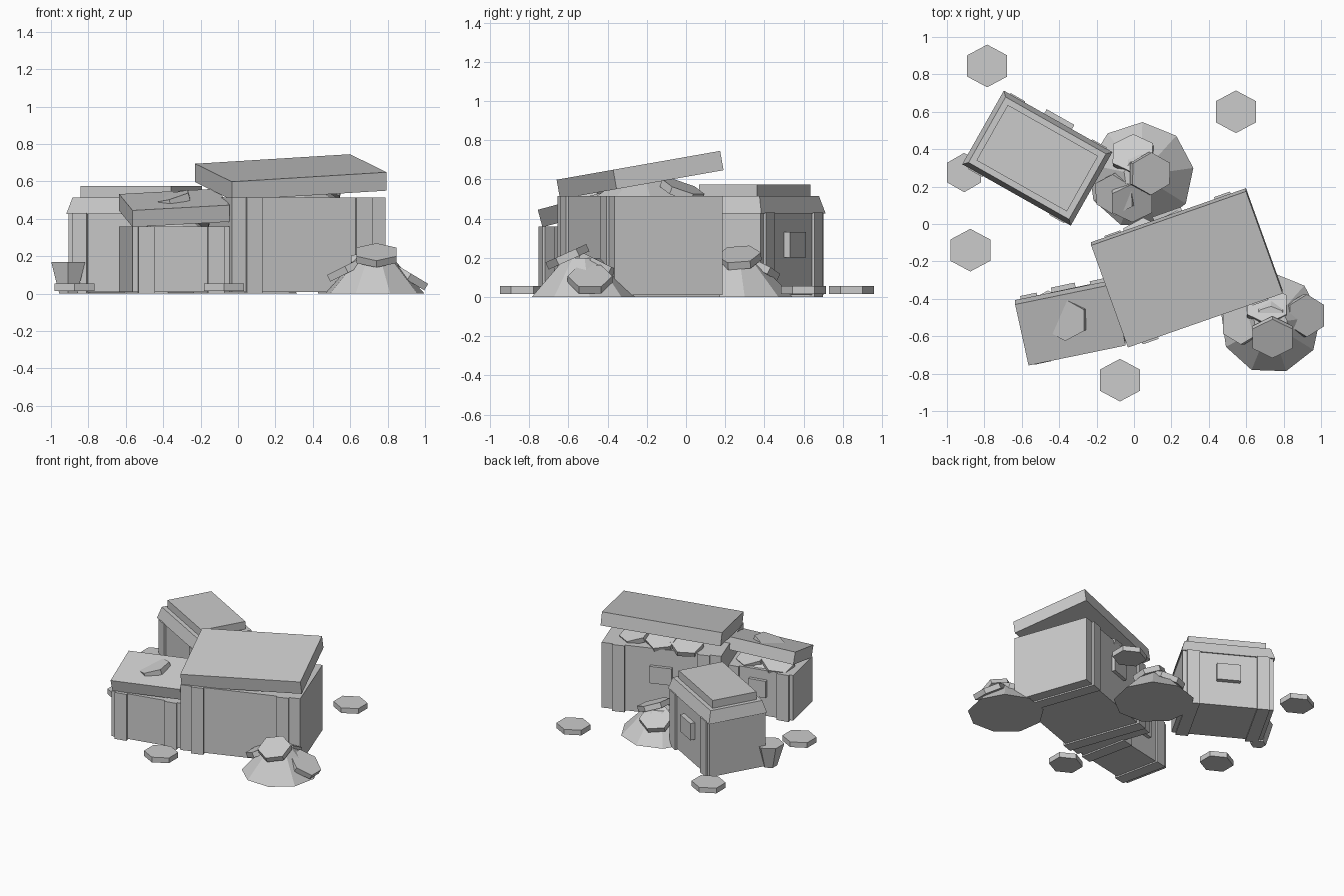
import bpy, bmesh
from math import radians
from mathutils import Matrix, Vector, Euler

cube = bpy.data.objects.get("Cube")
if cube:
    bpy.data.objects.remove(cube, do_unlink=True)

grey = bpy.data.materials.new("plain grey")
grey.use_nodes = True
grey.diffuse_color = (0.6, 0.6, 0.6, 1)
grey.node_tree.nodes["Principled BSDF"].inputs["Base Color"].default_value = (0.6, 0.6, 0.6, 1)


def add_object(name, bm, matrix):
    mesh = bpy.data.meshes.new(name)
    bmesh.ops.recalc_face_normals(bm, faces=bm.faces)
    bm.to_mesh(mesh)
    bm.free()
    mesh.materials.append(grey)
    obj = bpy.data.objects.new(name, mesh)
    obj.matrix_world = matrix
    bpy.context.collection.objects.link(obj)
    return obj


def box(name, frame, centre, size, inset=0):
    """Box in a local frame; inset narrows its top edge."""
    bm = bmesh.new()
    bmesh.ops.create_cube(bm, size=1)
    for v in bm.verts:
        taper = inset if v.co.z > 0 else 0
        v.co.x *= size[0] - 2 * taper
        v.co.y *= size[1] - 2 * taper
        v.co.z *= size[2]
    return add_object(name, bm, frame @ Matrix.Translation(centre))


def prism(name, matrix, sides, low, high, depth, spin=0):
    """Prism or frustum standing on its base."""
    bm = bmesh.new()
    turn = Matrix.Translation((0, 0, depth / 2)) @ Matrix.Rotation(radians(spin), 4, 'Z')
    bmesh.ops.create_cone(bm, cap_ends=True, segments=sides, radius1=low,
                          radius2=high, depth=depth, matrix=turn)
    return add_object(name, bm, matrix)


def coin(name, centre, slope=(0, 0), spin=0):
    """Six-sided coin whose surface rises by the given slope along x and y."""
    normal = Vector((-slope[0], -slope[1], 1)).normalized()
    tilt = Vector((0, 0, 1)).rotation_difference(normal).to_matrix().to_4x4()
    frame = (Matrix.Translation(centre) @ tilt @ Matrix.Diagonal((1.08, 1, 1, 1))
             @ Matrix.Translation((0, 0, -0.02)))
    return prism(name, frame, 6, 0.114, 0.114, 0.04, spin)


def chest_body(name, x, y, turn, size, band_offset, lock):
    """Solid chest with two wrapped bands and a lock plate on its opening side."""
    frame = Matrix.Translation((x, y, 0)) @ Matrix.Rotation(radians(turn), 4, 'Z')
    length, depth, height = size
    box(name + "_body", frame, (0, 0, height / 2 + 0.005), (length, depth, height - 0.01))
    for side, label in ((-1, "right"), (1, "left")):
        offset = side * (length / 2 - band_offset - 0.045)
        box(f"{name}_{label}_band", frame, (offset, 0, height / 2),
            (0.09, depth + 0.03, height))
    box(name + "_lock_plate", frame, (0, depth / 2 + lock[1] / 2, height * 0.62),
        (lock[0], lock[1], 0.13))
    return frame


def raised_lid(name, top, turn, tilt, size):
    frame = (Matrix.Translation(top) @ Matrix.Rotation(radians(tilt), 4, 'X')
             @ Matrix.Rotation(radians(turn), 4, 'Z'))
    box(name + "_lid", frame, (0, 0, -size[2] / 2), size)


# Large and small open chests
chest_body("large_chest", 0.28, -0.235, 19.5, (0.872, 0.585, 0.515), 0.08, (0.16, 0.025))
raised_lid("large_chest", (0.283, -0.243, 0.672), 19.5, 10, (0.878, 0.588, 0.1))
chest_body("small_chest", -0.34, -0.52, 12, (0.53, 0.345, 0.36), 0.03, (0.13, 0.025))
raised_lid("small_chest", (-0.34, -0.54, 0.503), 12, 15, (0.531, 0.345, 0.092))

# Closed chest with a flared, stepped lid
closed = chest_body("closed_chest", -0.517, 0.352, -29.5, (0.65, 0.435, 0.43), 0.03, (0.17, 0.035))
box("closed_chest_flared_lid", closed, (0, 0, 0.47), (0.667, 0.452, 0.09), 0.025)
box("closed_chest_lid_panel", closed, (0, 0, 0.545), (0.555, 0.34, 0.06))

# Treasure mounds on the ground and inside the open chests
for name, spot, low, high, depth in (
        ("front_mound", (0.73, -0.53, 0), 0.27, 0.09, 0.2),
        ("back_mound", (0.035, 0.26, 0), 0.285, 0.09, 0.2),
        ("large_chest_mound", (0.28, -0.22, 0.5), 0.27, 0.09, 0.12),
        ("small_chest_mound", (-0.34, -0.51, 0.35), 0.16, 0.06, 0.08)):
    prism(name, Matrix.Translation(spot), 9, low, high, depth, 38)

# Coins on the front mound
coin("front_mound_top_coin", (0.74, -0.605, 0.205), (0, 0.45))
coin("front_mound_right_coin", (0.58, -0.53, 0.13), (0.5, 0))
coin("front_mound_left_coin", (0.915, -0.49, 0.09), (-0.6, 0))
coin("front_mound_back_coin", (0.71, -0.44, 0.16), (0, -0.5))

# Coins on the back mound
coin("back_mound_top_coin", (0.085, 0.27, 0.2), (-0.4, 0.08))
coin("back_mound_back_coin", (-0.005, 0.37, 0.15), (0.1, -0.5))
coin("back_mound_front_coin", (-0.01, 0.12, 0.15), (0, 0.5))
coin("back_mound_right_coin", (-0.1, 0.16, 0.13), (0.5, 0.3))

# Coins showing under and through the raised lids
coin("large_chest_right_coin", (0.05, -0.08, 0.545), (0.2, -0.35))
coin("large_chest_middle_coin", (0.23, -0.04, 0.55), (0, -0.45))
coin("large_chest_left_coin", (0.44, -0.02, 0.545), (-0.2, -0.35))
coin("small_chest_left_coin", (-0.26, -0.45, 0.39), (-0.2, -0.4))
coin("small_chest_right_coin", (-0.46, -0.47, 0.39), (0.3, -0.35))
coin("small_chest_lid_coin", (-0.365, -0.51, 0.5), (0.27, 0.15))

# Loose coins around the chests
for i, (x, y) in enumerate(((-0.785, 0.845), (0.545, 0.6), (-0.875, -0.14), (-0.075, -0.835))):
    coin(f"loose_coin_{i + 1}", (x, y, 0.035))

# Tapered cup beside the closed chest
prism("cup", Matrix.Translation((-0.908, 0.275, 0)), 6, 0.055, 0.105, 0.17)
